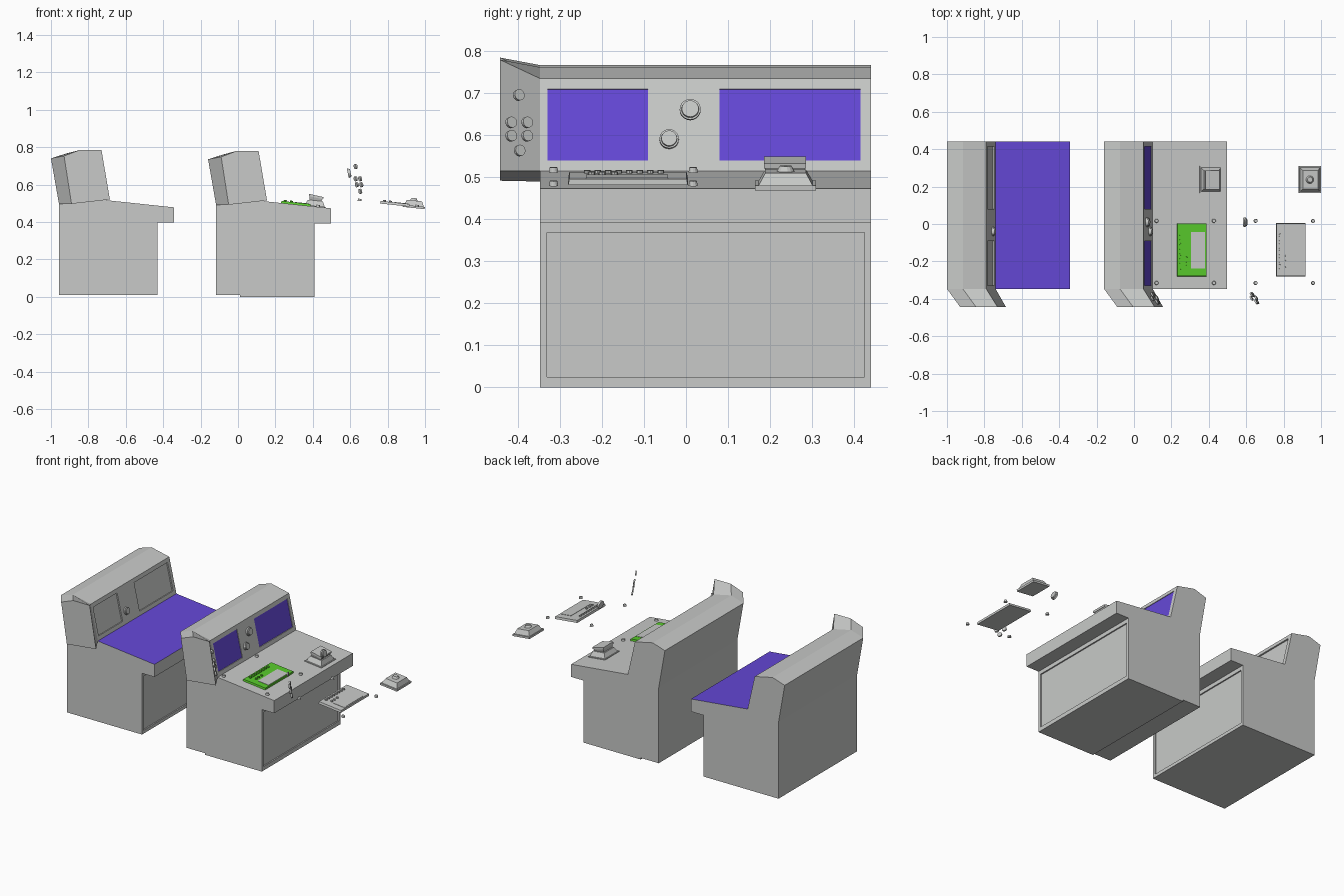
import bpy, bmesh, math
from mathutils import Vector, Matrix

if "Cube" in bpy.data.objects:
    bpy.data.objects.remove(bpy.data.objects["Cube"])


def mat(name, col):
    m = bpy.data.materials.new(name)
    m.diffuse_color = (*col, 1)
    m.use_nodes = True
    m.node_tree.nodes["Principled BSDF"].inputs["Base Color"].default_value = m.diffuse_color
    return m


GREY = mat("light grey", (0.58, 0.59, 0.58))
PURPLE = mat("violet", (0.13, 0.065, 0.68))
GREEN = mat("green", (0.10, 0.60, 0.025))

Y0, Y1, YW = -0.347, 0.44, -0.443          # body ends and wing end
PANEL_T = -math.atan2(0.05, 0.22)          # tilt of the screen panel
DESK_T = math.atan2(0.042, 0.40)           # tilt of the desk top


def finish(bm, name, m):
    bmesh.ops.recalc_face_normals(bm, faces=bm.faces[:])
    me = bpy.data.meshes.new(name)
    bm.to_mesh(me)
    bm.free()
    me.materials.append(m)
    ob = bpy.data.objects.new(name, me)
    bpy.context.collection.objects.link(ob)
    return ob


def loft(name, a, ya, b, yb, m=GREY):
    """Solid between two matching xz profiles at two y positions."""
    bm = bmesh.new()
    va = [bm.verts.new((x, ya, z)) for x, z in a]
    vb = [bm.verts.new((x, yb, z)) for x, z in b]
    bm.faces.new(va)
    bm.faces.new(vb)
    n = len(a)
    for i in range(n):
        j = (i + 1) % n
        bm.faces.new((va[i], va[j], vb[j], vb[i]))
    return finish(bm, name, m)


def box(name, loc, size, tilt=0, m=GREY):
    bm = bmesh.new()
    M = Matrix.Translation(loc) @ Matrix.Rotation(tilt, 4, 'Y') @ Matrix.Diagonal((*size, 1))
    bmesh.ops.create_cube(bm, size=1, matrix=M)
    return finish(bm, name, m)


def disc(name, loc, normal, r, h, sides=12, m=GREY, r2=None):
    """Short cylinder, or truncated cone, standing on a surface."""
    n = Vector(normal).normalized()
    bm = bmesh.new()
    M = Matrix.Translation(Vector(loc) + n * h / 2) @ Vector((0, 0, 1)).rotation_difference(n).to_matrix().to_4x4()
    bmesh.ops.create_cone(bm, cap_ends=True, segments=sides, radius1=r,
                          radius2=r if r2 is None else r2, depth=h, matrix=M)
    return finish(bm, name, m)


def frustum(name, loc, size, top, h, tilt=DESK_T, m=GREY):
    bm = bmesh.new()
    bmesh.ops.create_cube(bm, size=1)
    for v in bm.verts:
        s = top if v.co.z > 0 else 1
        v.co = (v.co.x * size[0] * s, v.co.y * size[1] * s, (v.co.z + 0.5) * h)
    bm.transform(Matrix.Translation(loc) @ Matrix.Rotation(tilt, 4, 'Y'))
    return finish(bm, name, m)


def cut(ob, cutter):
    cutter.hide_render = True
    md = ob.modifiers.new("recess", 'BOOLEAN')
    md.operation, md.solver, md.object = 'DIFFERENCE', 'EXACT', cutter
    bpy.context.view_layer.objects.active = ob
    bpy.ops.object.modifier_apply(modifier=md.name)
    bpy.data.objects.remove(cutter)


def panel_x(z):
    return 0.05 + (0.735 - z) * 0.05 / 0.22


def desk_z(x):
    return 0.515 - (x - 0.10) * 0.105


SCREENS = [(-0.33, -0.09), (0.08, 0.415)]
PN = (0.22, 0, 0.05)
DN = (0.105, 0, 1)


def console(tag, dx, dz, bottom):
    """Cabinet with tilted screen panel, desk and angled side wing."""
    prof = [(-0.117, 0.01 - dz)] + bottom + [
        (0.41, 0.393), (0.497, 0.393), (0.497, 0.473), (0.10, 0.515),
        (0.05, 0.735), (-0.075, 0.762), (-0.16, 0.735), (-0.117, 0.49)]
    body = loft(tag + "_cabinet", prof, Y0, prof, Y1)
    for a, b in SCREENS:
        cut(body, box("cutter", (panel_x(0.625), (a + b) / 2, 0.625),
                      (0.016, b - a, 0.175), PANEL_T))
    cut(body, box("cutter", (0.41, 0.047, 0.197), (0.016, 0.755, 0.343)))
    inner = [(-0.16, 0.735), (-0.075, 0.762), (0.05, 0.735), (0.10, 0.515), (-0.117, 0.49)]
    outer = [(-0.09, 0.748), (-0.005, 0.78), (0.11, 0.78), (0.155, 0.515), (-0.05, 0.492)]
    wing = loft(tag + "_side_wing", inner, Y0, outer, YW)
    for o in (body, wing):
        o.location = (dx, 0, dz)
    return body


# the two cabinets
console("right", 0, 0, [(0.01, 0.01), (0.01, 0.0), (0.41, 0.0)])
left = console("left", -0.84, 0.005, [(0.41, 0.005)])
left.data.materials.append(PURPLE)
for p in left.data.polygons:                # violet desk top
    if p.normal.z > 0.9 and p.center.x > 0.1 and p.center.z > 0.45:
        p.material_index = 1

# lit screens of the right cabinet
for i, (a, b) in enumerate(SCREENS):
    box(f"screen_{i}", (panel_x(0.625) - 0.006, (a + b) / 2, 0.625),
        (0.005, b - a, 0.175), PANEL_T, PURPLE)


def knob(name, y, z, r, dx):
    loc = Vector((panel_x(z) + dx, y, z))
    disc(name, loc, PN, r, 0.010, 20)
    disc(name + "_cap", loc, PN, r * 0.9, 0.016, 20, r2=r * 0.8)


knob("upper_knob", 0.01, 0.66, 0.025, 0)
knob("lower_knob", -0.04, 0.59, 0.023, 0)
knob("left_lower_knob", -0.04, 0.59, 0.023, -0.84)
knob("loose_knob", 0.01, 0.66, 0.025, 0.52)

# loose parts repeat the fitted parts, moved forward
for tag, dx, colour in (("fitted", 0, GREEN), ("loose", 0.53, GREY)):
    # six buttons on the wing
    wn = Vector((0, Y0 - YW, 0) ).cross(Vector((0, 0, 1)))
    wn = (wn + Vector((0, 0.055, 0.02))).normalized()
    for i, (y, z) in enumerate([(-0.40, 0.695), (-0.418, 0.63), (-0.38, 0.63),
                                (-0.418, 0.598), (-0.38, 0.598), (-0.398, 0.563)]):
        t = (Y0 - y) / (Y0 - YW)
        x = panel_x(z) * (1 - t) + (0.11 + (0.78 - z) * 0.17) * t
        disc(f"{tag}_wing_button_{i}", (x + dx, y, z), wn, 0.0135, 0.009, 12)

    # corner studs on the desk
    for x in (0.12, 0.427):
        for y in (-0.315, 0.017):
            disc(f"{tag}_desk_stud", (x + dx, y, desk_z(x) - 0.001), DN, 0.011, 0.012, 12, r2=0.009)

    # keypad with display window and keys
    kx = 0.308
    frustum(tag + "_keypad", (kx + dx, -0.138, desk_z(kx) - 0.003), (0.158, 0.285), 0.98, 0.014, m=colour)
    wx = 0.343
    box(tag + "_keypad_window", (wx + dx, -0.14, desk_z(wx) + 0.0115), (0.075, 0.195, 0.003), DESK_T)
    keys = [(0.252, -0.235 + 0.025 * i) for i in range(8)]
    keys += [(0.285, y) for y in (-0.225, -0.20, -0.17)]
    for x, y in keys:
        disc(tag + "_key", (x + dx, y, desk_z(x) + 0.010), DN, 0.008, 0.008, 8, m=colour)

    # tracker base
    tx = 0.41
    base = (tx + dx, 0.237, desk_z(tx) - 0.002)
    box(tag + "_tracker_plate", base, (0.118, 0.145, 0.012), DESK_T)
    frustum(tag + "_tracker_base", base, (0.112, 0.135), 0.72, 0.034)
    if tag == "loose":
        disc("loose_tracker_ball", (tx + dx, 0.237, desk_z(tx) + 0.030), DN, 0.022, 0.015, 14, r2=0.014)
    else:
        frustum("tracker_head", (tx + 0.003, 0.235, desk_z(tx) + 0.028), (0.062, 0.085), 1.15, 0.022, 0.2)
        box("tracker_lid", (tx + 0.008, 0.235, desk_z(tx) + 0.053), (0.078, 0.1, 0.012), 0.22)
